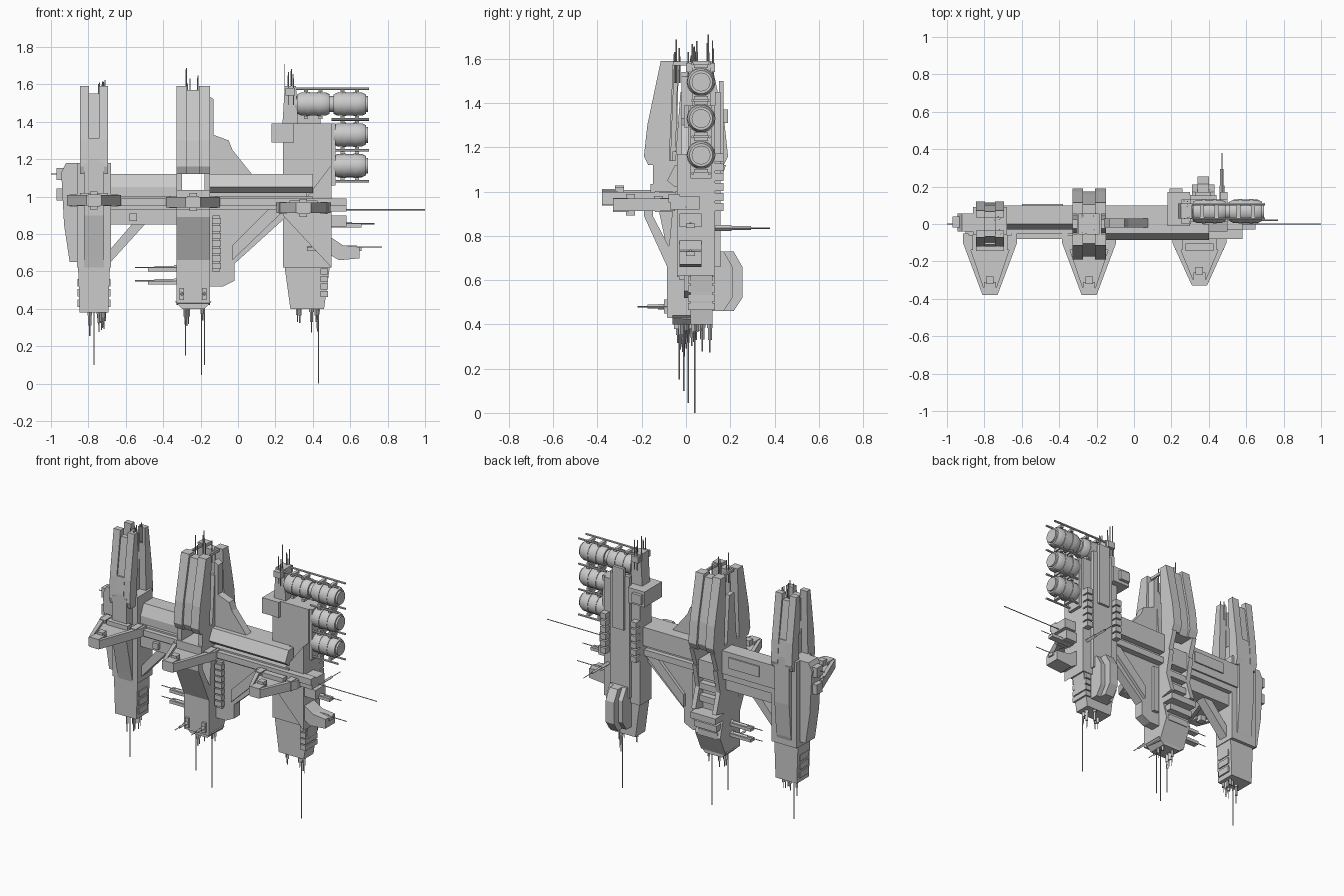
import bpy, bmesh, math, random
from mathutils import Vector

random.seed(4)
if "Cube" in bpy.data.objects:
    bpy.data.objects.remove(bpy.data.objects["Cube"])

hull_grey = bpy.data.materials.new("hull grey")
hull_grey.use_nodes = True
hull_grey.diffuse_color = (.6, .6, .6, 1)
hull_grey.node_tree.nodes["Principled BSDF"].inputs["Base Color"].default_value = hull_grey.diffuse_color

# Shared levels and tower centre lines
BOTH = (-1, 1)
TOP, SHOULDER, BEAM, RAIL, DECK, FOOT = 1.59, 1.39, 1.12, .97, .93, .62
left, centre, right = -.77, -.24, .37
left_half, centre_half, right_half = .075, .09, .13
thin, small = .02, .04
needle = .003


def around(middle, half):
    return middle - half, middle + half


def finish(name, bm):
    bmesh.ops.recalc_face_normals(bm, faces=bm.faces)
    mesh = bpy.data.meshes.new(name)
    bm.to_mesh(mesh)
    bm.free()
    mesh.materials.append(hull_grey)
    part = bpy.data.objects.new(name, mesh)
    bpy.context.collection.objects.link(part)
    return part


def prism(name, axis, span, outline):
    """Extrude a flat outline along one axis."""
    bm = bmesh.new()
    place = {"x": lambda w, u, v: (w, u, v), "y": lambda w, u, v: (u, w, v), "z": lambda w, u, v: (u, v, w)}[axis]
    near, far = [[bm.verts.new(place(w, u, v)) for u, v in outline] for w in span]
    bm.faces.new(near)
    bm.faces.new(far)
    for i in range(len(outline)):
        bm.faces.new((near[i - 1], near[i], far[i], far[i - 1]))
    return finish(name, bm)


def slab(name, xs, ys, zs):
    (x, far_x), (y, far_y) = xs, ys
    return prism(name, "z", zs, [(x, y), (far_x, y), (far_x, far_y), (x, far_y)])


def taper(name, axis, span, middle, half, top, bottom, shrink):
    """Upright block that narrows symmetrically toward its bottom."""
    a, b = around(middle, half)
    c, d = around(middle, half * shrink)
    return prism(name, axis, span, [(a, top), (b, top), (d, bottom), (c, bottom)])


def rod(name, start, end, radius=needle, sides=6):
    start, end = Vector(start), Vector(end)
    reach = end - start
    bm = bmesh.new()
    bmesh.ops.create_cone(bm, cap_ends=True, segments=sides, radius1=radius, radius2=radius, depth=reach.length)
    bmesh.ops.transform(bm, matrix=reach.to_track_quat("Z", "Y").to_matrix().to_4x4(), verts=bm.verts)
    bmesh.ops.translate(bm, vec=(start + end) / 2, verts=bm.verts)
    return finish(name, bm)


def probe(name, start, direction, length):
    """Antenna that gets thinner in steps."""
    start, step = Vector(start), Vector(direction) * length / 3
    for i, radius in enumerate((.013, .009, needle)):
        rod(name, start + step * i, start + step * (i + 1), radius, sides=4)


def tank(start, z, y=.068, length=.195, radius=.065):
    half = [(0, 0), (0, .65), (.06, .65), (.06, .8), (.16, .95), (.3, .95), (.3, 1), (.4, 1), (.4, .95)]
    profile = half + [(1 - u, r) for u, r in reversed(half)]
    bm = bmesh.new()
    verts = [bm.verts.new((start + u * length, y, z + r * radius)) for u, r in profile]
    edges = [bm.edges.new(pair) for pair in zip(verts, verts[1:])]
    bmesh.ops.spin(bm, geom=verts + edges, cent=(0, y, z), axis=(1, 0, 0), angle=math.tau, steps=28)
    bmesh.ops.remove_doubles(bm, verts=bm.verts, dist=needle / 100)
    body = finish("cargo_tank", bm)
    bpy.ops.object.select_all(action="DESELECT")
    body.select_set(True)
    bpy.context.view_layer.objects.active = body
    bpy.ops.object.shade_smooth_by_angle(angle=math.radians(35))
    for along in (.3, .7):
        for side in BOTH:
            slab("tank_clamp", around(start + along * length, .01), around(y, radius / 2), around(z + side * radius * 1.1, .008))


def prong(name, xs, reach, top):
    """Leaning tower slab; the sign of reach picks front or back."""
    prism(name, "x", xs, [(reach * .6, top), (reach * .3, top), (reach * .4, BEAM), (reach * .9, BEAM),
                          (reach, BEAM + small), (reach * .92, 1.3)])


def prong_set(name, middle, half, reach, panel_drop):
    for side in BOTH:
        for flank in BOTH:
            prong(name + "_prong", (middle + flank * half, middle + flank * half * .35), side * reach, TOP)
        prong(name + "_prong_panel", around(middle, half * .4), side * reach * .92, TOP - panel_drop)


def docking_arm(middle, z, tip):
    root = -.05
    prism("arm_plate", "z", around(z, thin * .6), [(middle - .13, root), (middle - small, tip), (middle + small, tip), (middle + .13, root)])
    for side in BOTH:
        bar = ((.145, root), (.145, root * 2), (small, tip), (thin, tip), (.115, root * 2), (.115, root))
        prism("arm_side_bar", "z", around(z, thin * 1.4), [(middle + side * x, y) for x, y in bar])
        slab("arm_pad", around(middle + side * .11, thin), around(root * 2, small), around(z, small * .8))
    slab("arm_tip", around(middle, small * .8), (tip, tip + .07), around(z, thin * 1.6))
    slab("arm_tip_head", around(middle, thin), around(tip + .08, thin), around(z, small * 1.2))
    slab("arm_bridge", around(middle, left_half), around(root * 2.5, thin), (z, z + small))


# Beams and rails
beam_end, window_left, window_right = .4, centre - .06, centre + .06
prism("left_beam", "x", (left, window_left), [(-.03, RAIL), (-.03, 1.05), (0, BEAM), (.1, BEAM), (.1, RAIL)])
slab("left_beam_panel", (-.6, -.38), (.1, .108), (1.02, 1.09))
prism("right_beam", "x", (window_right, beam_end), [(-.05, 1.02), (-.085, 1.05), (-.05, BEAM), (0, BEAM), (0, 1.02)])
slab("right_beam_back", (window_right, right), (0, .1), (1, BEAM))
slab("core_spine", (left, beam_end), (-.05, .06), (DECK, 1))
slab("front_rail", (-.9, .58), (-.08, -.03), around(RAIL, thin))
slab("back_rail", (left, right), (.06, .09), around(.95, thin))
slab("left_keel", (left, centre), (-.03, .06), (.85, DECK))
prism("left_keel_strut", "y", (-.02, small), [(-.69, .64), (-.69, .71), (-.56, .86), (-.49, .86)])
slab("keel_fitting", around(-.56, thin), (-.05, 0), (.87, .91))

for middle, z, tip in ((left, .98, -.38), (centre, RAIL, -.38), (right - thin, .94, -.33)):
    docking_arm(middle, z, tip)

# Left tower
prong_set("left", left, left_half, .12, small)
slab("left_hull", around(left, left_half + .015), (-.06, .09), (FOOT, 1.18))
for y, bulge in ((-.06, -.12), (.08, .115)):
    prism("left_hull_bulge", "x", around(left, left_half * .7), [(y, 1.18), (bulge, 1.18), (bulge, .9), (y * 1.2, .68), (y, FOOT)])
    prism("left_prong_sill", "x", around(left, left_half * .4), [(0, BEAM), (bulge, BEAM), (bulge, 1.2), (bulge * .92, 1.31), (0, 1.31)])
taper("left_foot", "y", (-.055, .07), left, left_half + .01, FOOT, .38, .9)
for i in range(3):
    for side in BOTH:
        slab("left_foot_module", around(left + side * left_half, .012), (-small, .05), around(.43 + i * .055, thin))
prism("left_pod", "y", (-small, .055), [(-.945, 1.13), (-.92, 1.18), (-.86, 1.18), (-.86, .65), (-.9, .65), (-.93, .85)])
for z in (1.01, BEAM):
    slab("left_pod_block", around(-.95, thin), (-thin, small), around(z, small * .8))
rod("left_pod_needle", (-1, 0, BEAM), (left, 0, BEAM))

# Centre tower with its open window
prong_set("centre", centre, centre_half, .19, thin)
for side in BOTH:
    wall = (centre + side * centre_half, centre + side * .06)
    slab("centre_window_post", wall, (-.15, .12), (DECK, BEAM + thin))
    taper("centre_inner_wall", "x", wall, 0, .05, BEAM, 1.45, .5)
    slab("centre_top_tie", around(centre + side * .06, .006), around(0, .1), (TOP - thin, TOP - needle))
    prism("centre_back_frame", "x", wall, [(.06, 1), (.15, 1), (.12, .85), (.16, .72), (.06, .7)])
    prism("centre_back_skirt", "x", wall, [(.08, BEAM), (.18, BEAM), (.14, 1), (.1, 1)])
    slab("centre_probe_mount", around(centre + side * .06, .012), (-.1, -.06), around(.48, small * .8))
    probe("centre_front_probe", (centre + side * .06, -.08, .48), (0, -1, 0), .14)
full_width = around(centre, centre_half)
slab("centre_deck", full_width, (-.16, .13), (DECK - .01, 1.035))
for i in range(3):
    slab("centre_back_rung", around(centre, .06), (.07, .12), around(.78 + i * .08, thin))
    slab("centre_back_step", around(centre, centre_half - i * .01), (small, .17 - i * .025), around(.68 - i * .06, thin))
prism("centre_chin", "x", full_width, [(-.15, DECK), (-.19, DECK), (-.19, .89), (-.085, .66), (-.05, .7), (-.15, .89)])
prism("centre_hull", "x", full_width, [(-.06, DECK), (-.085, .66), (-.085, .43), (.06, .42), (.12, .55), (.08, .7), (.08, DECK)])
taper("centre_base", "y", (-.06, .06), centre, .1, .44, .4, .6)
for z in (.55, FOOT):
    probe("centre_side_probe", (centre, 0, z), (-1, 0, 0), .31)
    slab("centre_probe_root", (-.48, centre), (-thin, thin), (z - thin, z))

# Web plates beside the centre tower
web_x = centre + centre_half - .01
prism("upper_web", "y", (-.02, .03), [(web_x, 1.54), (-.13, 1.52), (-.13, 1.33), (-.05, 1.3), (-.03, 1.25), (.09, 1.1), (web_x, 1.1)])
prism("lower_web", "y", (-.01, .05), [(web_x, DECK), (.3, DECK), (-.02, .64), (-.02, .55), (-.08, .52), (web_x, .52)])
prism("lower_web_rib", "y", (-.03, .07), [(.16, DECK), (.25, DECK), (-.03, .66), (-.03, .74)])
for i in range(7):
    slab("web_module", around(-.115, .025), (-small, 0), around(.63 + i * small, thin * .8))
slab("web_module_spine", around(-.115, thin), (-.03, .07), (.6, .9))

# Right tower
right_end = right + right_half
slab("right_hull", around(right, right_half), (.01, .13), (FOOT, SHOULDER))
slab("right_back_plate", around(right, .07), (.13, .155), (.66, 1.45))
slab("right_back_ridge", around(right, small), (.15, .17), (1.1, 1.5))
slab("right_shoulder", (.18, .3), (-.01, .17), (1.29, SHOULDER))
slab("right_shoulder_plate", (.19, .26), (.17, .19), (1.31, 1.37))
taper("right_neck", "y", (.03, .11), .28, .03, TOP, SHOULDER, 1.4)
slab("right_neck_cap", around(.28, .025), (0, .13), around(1.56, thin))
prism("right_gusset", "y", (-small, thin), [(right, 1), (right_end, 1.17), (right_end, FOOT), (.24, .9), (.24, 1)])
prism("right_wing", "y", (-.03, .07), [(right, .78), (right_end, .78), (.56, .74), (.65, .73), (.65, .67), (.54, .66), (right, .76)])
slab("right_wing_shelf", (right, .58), (-.03, .07), (.84, .9))
slab("right_wing_deck", (right, .58), (-.07, .06), around(.95, .03))
taper("right_foot", "y", (.02, .12), right, right_half - .01, FOOT, .4, .75)
for i in range(4):
    slab("right_foot_module", around(.46, thin), (.01, .13), around(.48 + i * small, .016))
for half, reach in ((.06, .21), (.03, .255)):
    prism("right_rear_pod", "x", around(right, half), [(.1, .73), (reach - small, .73), (reach, .66), (reach, .52), (reach - small, .46), (.1, .46)])
for i in range(6):
    for side in BOTH:
        slab("right_back_module", around(right + side * .11, thin), (.1, .17), around(DECK + i * .045, thin * .9))
for z, length in ((.855, .36), (.73, .4)):
    probe("right_side_probe", (right, thin, z), (1, 0, 0), length)
    slab("right_probe_root", (right, .66), (0, small), (z - thin, z))
probe("right_back_probe", (.47, .12, .835), (0, 1, 0), .26)
rod("right_long_needle", (right_end, 0, DECK), (1, 0, DECK))
rod("right_drop_needle", (.43, small, FOOT), (.43, small, 0))

# Cargo tanks and guide rails
tank_start, rail_gap = right_end, .165
for i in range(3):
    tank(tank_start, 1.495 - i * rail_gap)
tank(tank_start - .195, 1.495)
for i in range(4):
    for y in (.03, .105):
        rod("tank_rail", (tank_start if i else .31, y, 1.577 - i * rail_gap), (.7, y, 1.577 - i * rail_gap), .007)
slab("tank_bracket", around(tank_start, thin), (thin, .115), (1.06, SHOULDER))

# Masts above and below each tower
for name, top_x, low_x, y, spread, rise, low in (("left", left + small, left, 0, thin, small, .4),
                                                 ("centre", centre, centre, 0, small, .1, .42),
                                                 ("right", .28, right, .07, thin, .1, .42)):
    for i in range(8):
        x, depth = top_x + random.uniform(-spread, spread), y + random.choice(BOTH) * random.uniform(thin, .06)
        rod(name + "_mast", (x, depth, TOP - .1), (x, depth, TOP + random.uniform(0, rise)))
        x = low_x + random.choice(BOTH) * random.uniform(thin, .06)
        probe(name + "_lower_mast", (x, y + random.uniform(-small, small), low + thin), (0, 0, -1), random.uniform(.1, .17))
rod("right_tall_mast", (.25, .1, SHOULDER), (.25, .1, 1.71))
for x, y, z in ((left, -.01, .1), (-.28, -.03, .15), (-.195, .01, .045), (-.18, -.01, .1)):
    rod("lower_needle", (x, y, FOOT), (x, y, z))
